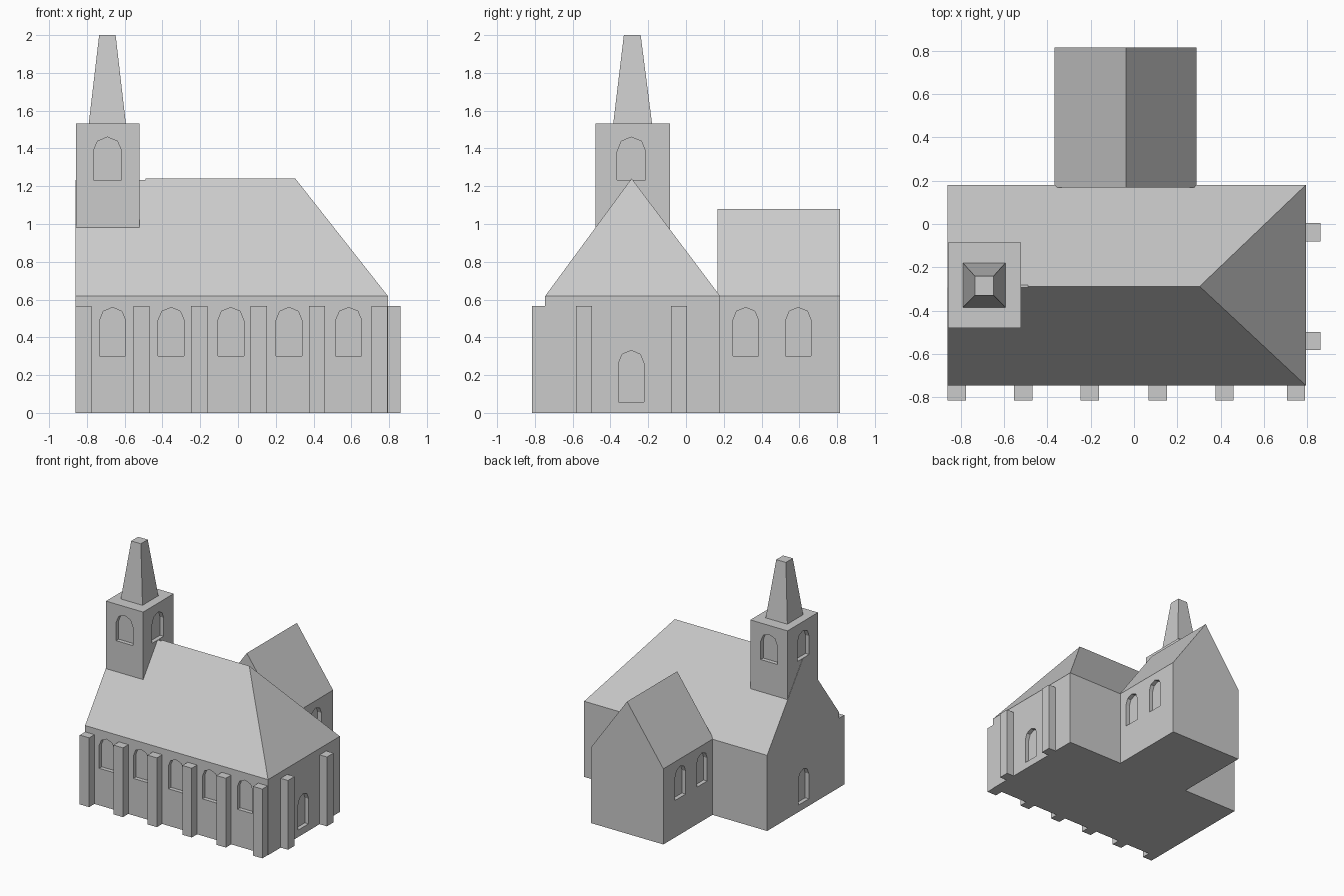
import bpy, bmesh, math
from itertools import product

if "Cube" in bpy.data.objects:
    bpy.data.objects.remove(bpy.data.objects["Cube"])

stone = bpy.data.materials.new("grey_stone")
stone.diffuse_color = (0.6, 0.6, 0.6, 1)
stone.use_nodes = True
stone.node_tree.nodes["Principled BSDF"].inputs["Base Color"].default_value = stone.diffuse_color


def add_hull(bm, points):
    """Add a convex solid spanned by the points."""
    part = bmesh.new()
    for p in points:
        part.verts.new(p)
    bmesh.ops.convex_hull(part, input=part.verts[:])
    bmesh.ops.dissolve_limit(part, angle_limit=0.002, verts=part.verts[:], edges=part.edges[:])
    bmesh.ops.recalc_face_normals(part, faces=part.faces[:])
    tmp = bpy.data.meshes.new("tmp")
    part.to_mesh(tmp)
    part.free()
    bm.from_mesh(tmp)
    bpy.data.meshes.remove(tmp)


def make(name, solids):
    bm = bmesh.new()
    for s in solids:
        add_hull(bm, s)
    me = bpy.data.meshes.new(name)
    bm.to_mesh(me)
    bm.free()
    me.materials.append(stone)
    ob = bpy.data.objects.new(name, me)
    bpy.context.collection.objects.link(ob)
    return ob


def box(x0, x1, y0, y1, z0, z1):
    return list(product((x0, x1), (y0, y1), (z0, z1)))


def arch(axis, wall, centre, width, z0, z1, depth=0.033, segs=4):
    """Round-topped cutter straddling a wall plane; axis is the wall's normal."""
    r = width / 2
    outline = [(-r, z0), (r, z0)]
    outline += [(r * math.cos(math.pi * i / segs), z1 - r + r * math.sin(math.pi * i / segs))
                for i in range(segs + 1)]
    pts = []
    for d in (wall - depth, wall + depth):
        for u, z in outline:
            pts.append((d, centre + u, z) if axis == 'x' else (centre + u, d, z))
    return pts


def carve(ob, cutters):
    """Cut arched recesses out of an object."""
    for c in cutters:
        cutter = make("cutter", [c])
        cutter.hide_render = True
        mod = ob.modifiers.new("recess", 'BOOLEAN')
        mod.operation = 'DIFFERENCE'
        mod.solver = 'EXACT'
        mod.object = cutter
        bpy.context.view_layer.objects.active = ob
        bpy.ops.object.modifier_apply(modifier=mod.name)
        bpy.data.objects.remove(cutter)


# Key dimensions
L, R, F, B = -0.86, 0.794, -0.746, 0.181      # nave walls
EAVE, RIDGE, RY = 0.618, 1.241, -0.288
TL, TR, TF, TB = -0.858, -0.522, -0.479, -0.085  # tower walls
TX = -0.691

# Nave with gable on the left and hip on the right
nave = make("nave", [box(L, R, F, B, 0, EAVE) + [(L, RY, RIDGE), (0.303, RY, RIDGE)]])

# Rear annex with gabled roof
annex = make("rear_annex", [box(-0.366, 0.289, 0.168, 0.815, 0, EAVE)
                            + [(-0.038, 0.168, 1.08), (-0.038, 0.815, 1.08)]])

# Bell tower and blunt spire
tower = make("bell_tower", [box(TL, TR, TF, TB, 0.96, 1.533)])
make("spire", [box(-0.79, -0.594, -0.385, -0.18, 1.53, 1.533)
               + box(-0.735, -0.648, -0.329, -0.24, 1.999, 2.0)])

# Buttresses along the front and right walls
W = 0.0425
make("front_buttresses", [box(x - W, x + W, -0.815, F + 0.01, 0, 0.566)
                          for x in (-0.8175, -0.512, -0.205, 0.11, 0.418, 0.748)])
make("side_buttresses", [box(R - 0.01, 0.86, y - W, y + W, 0, 0.566)
                         for y in (-0.54, -0.038)])

# Arched recesses: tower openings, nave windows, end doors, annex windows
tower_x = [arch('x', x, -0.289, 0.15, 1.234, 1.46) for x in (TL, TR)]
tower_y = [arch('y', y, TX, 0.15, 1.234, 1.46) for y in (TF, TB)]
carve(tower, tower_x + tower_y)
carve(nave, tower_x
      + [arch('y', F, x, 0.138, 0.302, 0.558) for x in (-0.664, -0.354, -0.038, 0.27, 0.586)]
      + [arch('x', x, -0.29, 0.135, 0.057, 0.33) for x in (L, R)])
carve(annex, [arch('x', x, y, 0.135, 0.302, 0.558)
              for x in (-0.366, 0.289) for y in (0.316, 0.595)])
